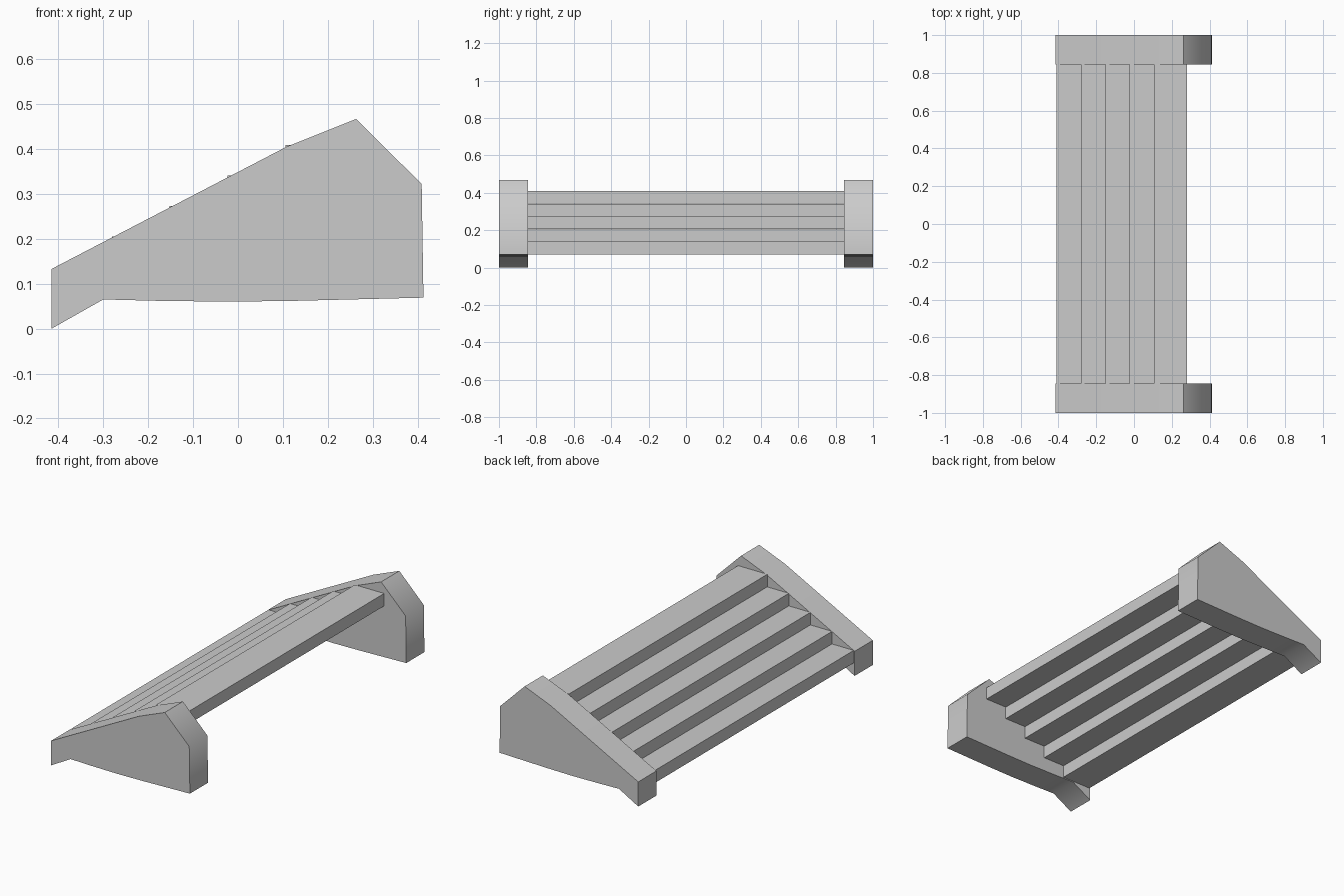
import bpy, bmesh, math

if "Cube" in bpy.data.objects:
    bpy.data.objects.remove(bpy.data.objects["Cube"])


def prism(name, profile, y0, y1):
    """Extrude an x-z outline between two y positions."""
    bm = bmesh.new()
    face = bm.faces.new([bm.verts.new((x, y0, z)) for x, z in profile])
    ext = bmesh.ops.extrude_face_region(bm, geom=[face])
    verts = [g for g in ext["geom"] if isinstance(g, bmesh.types.BMVert)]
    bmesh.ops.translate(bm, verts=verts, vec=(0, y1 - y0, 0))
    bmesh.ops.recalc_face_normals(bm, faces=bm.faces)
    mesh = bpy.data.meshes.new(name)
    bm.to_mesh(mesh)
    bm.free()
    obj = bpy.data.objects.new(name, mesh)
    bpy.context.collection.objects.link(obj)
    return obj


# Side walls, softened where the outline bends gently
wall = [(-0.415, 0.0), (-0.30, 0.065), (-0.18, 0.062), (-0.02, 0.06),
        (0.13, 0.062), (0.413, 0.069), (0.409, 0.322), (0.263, 0.467),
        (0.108, 0.405), (-0.415, 0.133)]
for name, y0, y1 in (("front_side_wall", -1.0, -0.845), ("back_side_wall", 0.845, 1.0)):
    obj = prism(name, wall, y0, y1)
    bpy.ops.object.select_all(action="DESELECT")
    obj.select_set(True)
    bpy.context.view_layer.objects.active = obj
    bpy.ops.object.shade_smooth_by_angle(angle=math.radians(50))

# Five overlapping step treads between the walls
for i in range(5):
    x0 = -0.41 + i * 0.129
    z0 = 0.069 + i * 0.0682
    x1, z1 = x0 + 0.175, z0 + 0.0675
    prism(f"step_tread_{i + 1}", [(x0, z0), (x1, z0), (x1, z1), (x0, z1)], -0.846, 0.846)
